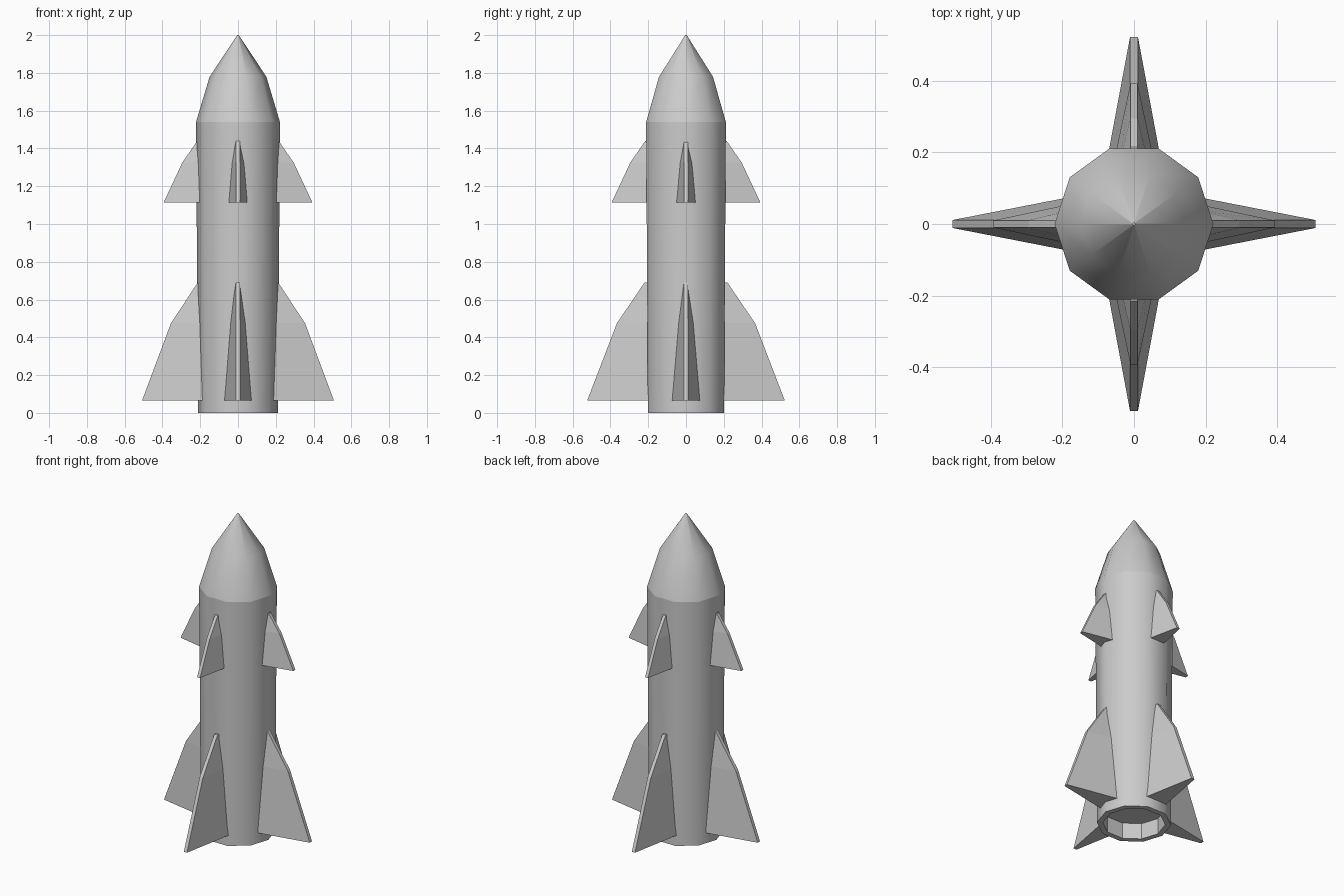
import bpy, bmesh
from math import cos, sin, pi

if "Cube" in bpy.data.objects:
    bpy.data.objects.remove(bpy.data.objects["Cube"])

SIDES = 10


def finish(name, bm, smooth=lambda f: False):
    bmesh.ops.recalc_face_normals(bm, faces=bm.faces)
    for f in bm.faces:
        f.smooth = smooth(f)
    mesh = bpy.data.meshes.new(name)
    bm.to_mesh(mesh)
    bm.free()
    obj = bpy.data.objects.new(name, mesh)
    bpy.context.collection.objects.link(obj)
    return obj


def lathe(name, profile, smooth_bands):
    """Ten-sided closed solid through (radius, z) rings."""
    bm = bmesh.new()
    rings = [[bm.verts.new((r * cos(2 * pi * i / SIDES), r * sin(2 * pi * i / SIDES), z))
              for i in range(SIDES)] for r, z in profile]
    smooth_faces = set()
    for b, (lo, hi) in enumerate(zip(rings, rings[1:])):
        for i in range(SIDES):
            j = (i + 1) % SIDES
            f = bm.faces.new((lo[i], lo[j], hi[j], hi[i]))
            if b in smooth_bands:
                smooth_faces.add(f)
    bm.faces.new(rings[0])
    bm.faces.new(rings[-1])
    return finish(name, bm, lambda f: f in smooth_faces)


def fin(name, rows, root, tip, turn, stretch=1.0):
    """Wedge fin; rows are (z, outer reach, root half width)."""
    bm = bmesh.new()
    loops = []
    for z, reach, width in rows:
        pts = [(root, -width), (reach * stretch, -tip), (reach * stretch, tip), (root, width)]
        loops.append([bm.verts.new((x, y, z)) for x, y in pts])
    for lo, hi in zip(loops, loops[1:]):
        for i in range(4):
            j = (i + 1) % 4
            bm.faces.new((lo[i], lo[j], hi[j], hi[i]))
    bm.faces.new(loops[0])
    bm.faces.new(loops[-1])
    obj = finish(name, bm)
    obj.rotation_euler.z = turn
    return obj


# Hull with recessed engine opening
lathe("hull", [(0.178, 0.10), (0.178, 0.0), (0.212, 0.0), (0.222, 1.54)], {2})

# Nose cone
lathe("nose_cone", [(0.222, 1.54), (0.150, 1.78), (0.004, 2.0)], {0, 1})

# Four lower and four upper fins
lower = [(0.065, 0.508, 0.075), (0.475, 0.355, 0.043), (0.69, 0.213, 0.012)]
upper = [(1.115, 0.393, 0.055), (1.325, 0.295, 0.038), (1.44, 0.215, 0.013)]
for k in range(4):
    stretch = 1.03 if k % 2 else 1.0
    fin(f"lower_fin_{k + 1}", lower, 0.18, 0.011, k * pi / 2, stretch)
    fin(f"upper_fin_{k + 1}", upper, 0.18, 0.010, k * pi / 2)
